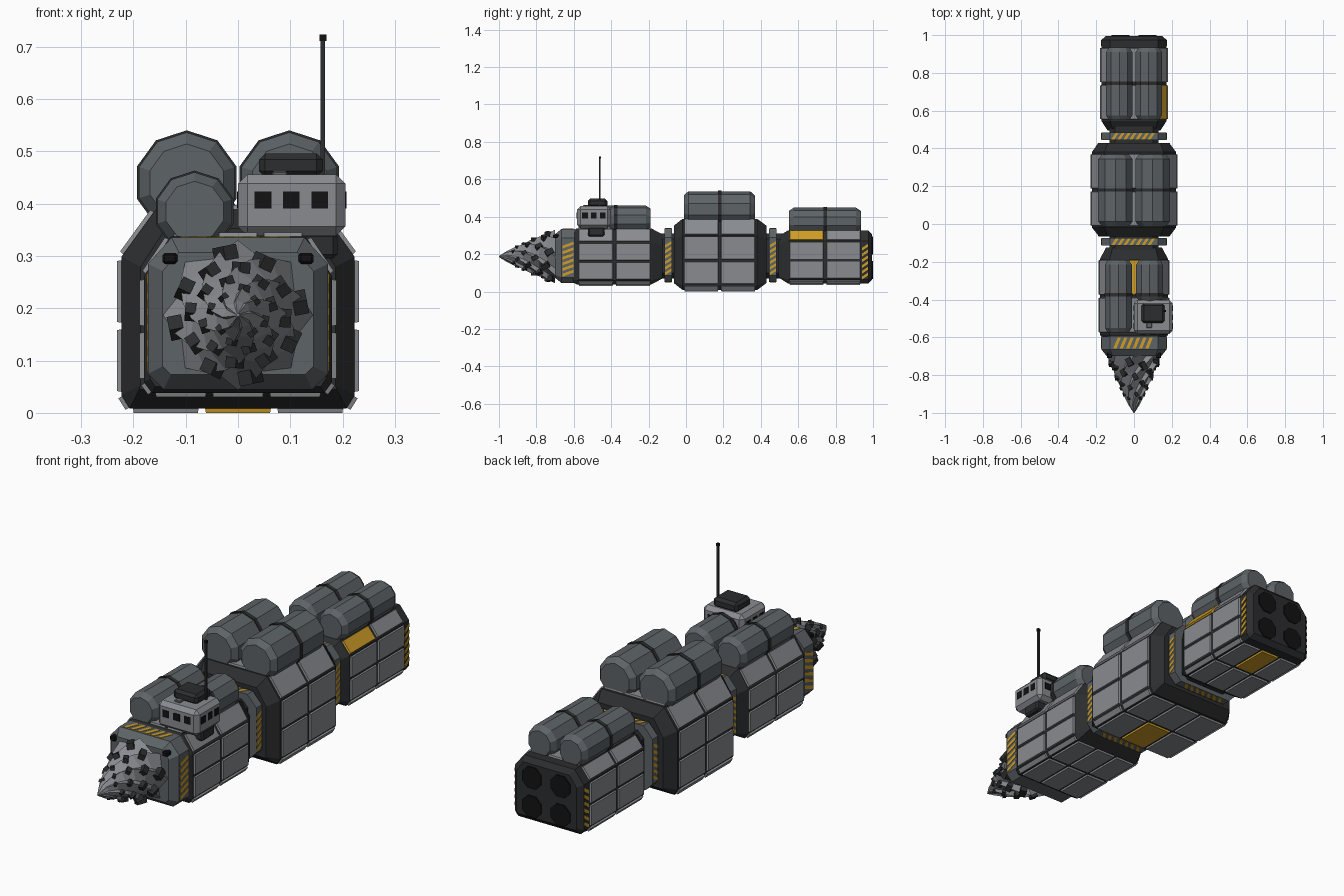
import bpy, bmesh
from math import pi, sin, cos
from mathutils import Vector, Matrix

if "Cube" in bpy.data.objects:
    bpy.data.objects.remove(bpy.data.objects["Cube"])

def mat(name, r, g, b):
    m = bpy.data.materials.new(name)
    m.diffuse_color = (r, g, b, 1)
    m.use_nodes = True
    m.node_tree.nodes["Principled BSDF"].inputs["Base Color"].default_value = m.diffuse_color
    return m

PLATE = mat("plate_grey", .25, .26, .28)
STEEL = mat("steel_grey", .11, .125, .135)
FRAME = mat("frame_dark", .025, .026, .028)
BLACK = mat("black", .006, .006, .006)
YELLOW = mat("hazard_yellow", .62, .34, .02)

def finish(name, bm, material):
    bmesh.ops.recalc_face_normals(bm, faces=bm.faces)
    me = bpy.data.meshes.new(name)
    bm.to_mesh(me)
    bm.free()
    ob = bpy.data.objects.new(name, me)
    me.materials.append(material)
    bpy.context.collection.objects.link(ob)
    return ob

def loft(name, rings, material):
    """Skin a list of (y, [(x, z), ...]) rings and cap both ends."""
    bm = bmesh.new()
    vs = [[bm.verts.new((x, y, z)) for x, z in pts] for y, pts in rings]
    n = len(vs[0])
    for a, b in zip(vs, vs[1:]):
        for i in range(n):
            bm.faces.new((a[i], a[(i + 1) % n], b[(i + 1) % n], b[i]))
    bm.faces.new(vs[0])
    bm.faces.new(vs[-1])
    return finish(name, bm, material)

def box(name, x, y, z, material, bevel=0):
    """Box from (min, max) ranges, optionally chamfered."""
    bm = bmesh.new()
    size = [r[1] - r[0] for r in (x, y, z)]
    mid = [(r[1] + r[0]) / 2 for r in (x, y, z)]
    bmesh.ops.create_cube(bm, size=1, matrix=Matrix.Translation(mid) @ Matrix.Diagonal((*size, 1)))
    if bevel:
        bmesh.ops.bevel(bm, geom=bm.edges[:], offset=bevel, segments=1, affect='EDGES')
    return finish(name, bm, material)

def slab(bm, quad, t, edge=0.0):
    """Thin plate raised outward from the hull axis."""
    q = [Vector(p) for p in quad]
    c = sum(q, Vector()) / 4
    n = (q[1] - q[0]).cross(q[3] - q[0]).normalized()
    if n.dot(c - Vector((0, c.y, .19))) < 0:
        n.negate()
    lo = [bm.verts.new(p - n * .002) for p in q]
    hi = [bm.verts.new(p + n * t + (c - p).normalized() * edge) for p in q]
    bm.faces.new(lo)
    bm.faces.new(hi)
    for i in range(4):
        j = (i + 1) % 4
        bm.faces.new((lo[i], lo[j], hi[j], hi[i]))

def section(w, z0, z1, cx, cz, bx, bz, inset=0):
    """Octagonal hull section, counter-clockwise from bottom left."""
    i, k = inset, inset * .5
    right = [(w - bx - k, z0 + i), (w - i, z0 + bz + k), (w - i, z1 - cz - k), (w - cx - k, z1 - i)]
    return [(-right[0][0], right[0][1])] + right + [(-x, z) for x, z in right[:0:-1]]

def tank(name, x, z, r, y0, y1, band):
    def ring(rad):
        return [(x + rad * cos(pi / 2 + i * pi / 5), z + rad * sin(pi / 2 + i * pi / 5)) for i in range(10)]
    loft(name, [(y0, ring(r * .74)), (y0 + .025, ring(r * .96)),
                (y1 - .025, ring(r * .96)), (y1, ring(r * .74))], STEEL)
    if band is not None:
        loft(name + "_band", [(band - .009, ring(r)), (band + .009, ring(r))], FRAME)

def stripes(name, origin, along, across, n):
    """Row of slanted hazard stripes filling the along x across rectangle."""
    o, u, v = Vector(origin), Vector(along), Vector(across)
    bm = bmesh.new()
    s = 1 / (n + .5)
    for i in range(n):
        a = o + u * (i * s)
        slab(bm, [a, a + u * s * .5, a + u * s * 1.2 + v, a + u * s * .7 + v], .002)
    finish(name, bm, YELLOW)

# hull modules: section, (y, inset) rings, panel y range, yellow panels (face, split, column)
modules = {
    "front": ((.188, .03, .345, .055, .08, .02, .025), [(-.605, .02), (-.585, .008), (-.185, .008), (-.125, .04)],
              (-.575, -.19), {(5 - 1, 1, 1)}),
    "middle": ((.231, 0, .397, .07, .095, .02, .03), [(-.065, .045), (-.018, .008), (.38, .008), (.43, .045)],
               (-.01, .37), {(0, 1, 0)}),
    "rear": ((.18, .035, .335, .05, .062, .02, .025), [(.495, .04), (.545, .008), (.975, .008), (.995, .03)],
             (.553, .933), {(0, 1, 1), (3, 0, 0)}),
}
splits = [3, 1, 2, 1, 3, 1, 2, 1]
for name, (sec, rings, (ya, yb), hot) in modules.items():
    loft(name + "_hull", [(y, section(*sec, i)) for y, i in rings], FRAME)
    pts = section(*sec, .008)
    grey, yellow = bmesh.new(), bmesh.new()
    for f in range(8):
        a, b = Vector(pts[f]), Vector(pts[(f + 1) % 8])
        length = (b - a).length
        g = (b - a) / length * (.006 if length > .06 else .002)
        for k in range(splits[f]):
            p = a.lerp(b, k / splits[f]) + g
            q = a.lerp(b, (k + 1) / splits[f]) - g
            for col in range(2):
                mid = (ya + yb) / 2
                y0, y1 = ((ya, mid - .007), (mid + .007, yb))[col]
                quad = [(p.x, y0, p.y), (q.x, y0, q.y), (q.x, y1, q.y), (p.x, y1, p.y)]
                slab(yellow if (f, k, col) in hot else grey, quad, .008, .003)
    finish(name + "_panels", grey, PLATE)
    finish(name + "_yellow_panels", yellow, YELLOW)

# couplings between modules
for name, y in (("front_coupling", -.095), ("rear_coupling", .465)):
    neck = section(.13, .07, .31, .03, .03, .03, .03)
    loft(name + "_neck", [(y - .05, neck), (y + .05, neck)], FRAME)
    collar = section(.172, .05, .338, .045, .05, .035, .035)
    loft(name + "_collar", [(y - .02, collar), (y + .02, collar)], STEEL)
    for s in (-1, 1):
        stripes(name + "_side_stripes", (s * .172, y - .017, .088), (0, 0, .19), (0, .034, 0), 6)
    stripes(name + "_top_stripes", (-.12, y - .017, .338), (.24, 0, 0), (0, .034, 0), 7)
    stripes(name + "_bottom_stripes", (-.12, y - .017, .05), (.24, 0, 0), (0, .034, 0), 7)

# drill collar with hazard stripes and lamps
nose = (.172, .045, .335, .045, .05, .03, .03)
loft("drill_collar", [(-.7, section(*nose, .028)), (-.665, section(*nose)), (-.595, section(*nose))], STEEL)
stripes("collar_top_stripes", (-.11, -.66, .335), (.22, 0, 0), (0, .058, 0), 6)
for s in (-1, 1):
    stripes("collar_side_stripes", (s * .172, -.66, .08), (0, 0, .195), (0, .058, 0), 6)
    stripes("rear_side_stripes", (s * .172, .942, .065), (0, 0, .2), (0, .032, 0), 6)
    box("lamp", (s * .13 - .014, s * .13 + .014), (-.71, -.68), (.285, .306), BLACK, .004)

# twisted drill with saw-edged blades and cutting teeth
BLADES, STEPS, TWIST, ZC = 8, 7, 2.0, .187
def drill_point(t, ang, f=1):
    r = .14 * (1 - t) ** .85 * f + .003
    a = ang + TWIST * t
    return r * cos(a), ZC + r * sin(a)
rings = []
for k in range(STEPS + 1):
    t = k / STEPS
    rings.append((-.7 - .3 * t, [drill_point(t, (b + o) * 2 * pi / BLADES, f)
                                 for b in range(BLADES) for o, f in ((0, 1), (.25, .78))]))
loft("drill", rings, PLATE)
teeth = bmesh.new()
for b in range(BLADES):
    for k in range(4):
        t = .1 + k * .19 + (b % 2) * .07
        ang = b * 2 * pi / BLADES
        x, z = drill_point(t, ang, .92)
        s = .034 * (1 - t) + .006
        m = (Matrix.Translation((x, -.7 - .3 * t, z)) @ Matrix.Rotation(-(ang + TWIST * t), 4, 'Y')
             @ Matrix.Rotation(.5, 4, 'X') @ Matrix.Diagonal((s * .75, s * 1.2, s * .8, 1)))
        bmesh.ops.create_cube(teeth, size=1, matrix=m)
finish("drill_teeth", teeth, FRAME)

# storage tanks
tank("front_left_tank", -.083, .385, .078, -.575, -.19, -.375)
tank("front_right_tank", .083, .385, .078, -.41, -.19, -.375)
for s, side in ((-1, "left"), (1, "right")):
    tank(f"middle_{side}_tank", s * .098, .44, .1, -.012, .368, .18)
    tank(f"rear_{side}_tank", s * .078, .375, .076, .55, .935, .745)

# cabin with windows, hatch and antenna
box("cabin", (0, .205), (-.583, -.402), (.338, .456), PLATE, .018)
box("cabin_pedestal", (.03, .19), (-.525, -.435), (.295, .345), FRAME, .008)
for i in range(3):
    x, y = .048 + i * .054, -.54 + i * .047
    box("front_window", (x - .016, x + .016), (-.585, -.575), (.391, .423), BLACK)
    box("back_window", (x - .016, x + .016), (-.41, -.4), (.391, .423), BLACK)
    for wx in (0, .205):
        box("side_window", (wx - .002, wx + .002), (y - .015, y + .015), (.391, .423), BLACK)
box("roof_hatch", (.04, .162), (-.525, -.42), (.45, .496), FRAME, .012)
box("roof_vent", (.065, .095), (-.55, -.52), (.45, .462), STEEL, .003)
box("antenna", (.158, .166), (-.464, -.456), (.45, .715), FRAME)
box("antenna_tip", (.156, .169), (-.466, -.454), (.711, .723), BLACK)

# rear thrusters
for x in (-.072, .072):
    for z in (.115, .245):
        disc = [(x + .052 * cos(pi / 8 + i * pi / 4), z + .052 * sin(pi / 8 + i * pi / 4)) for i in range(8)]
        loft("thruster", [(.985, disc), (1.0, disc)], BLACK)
